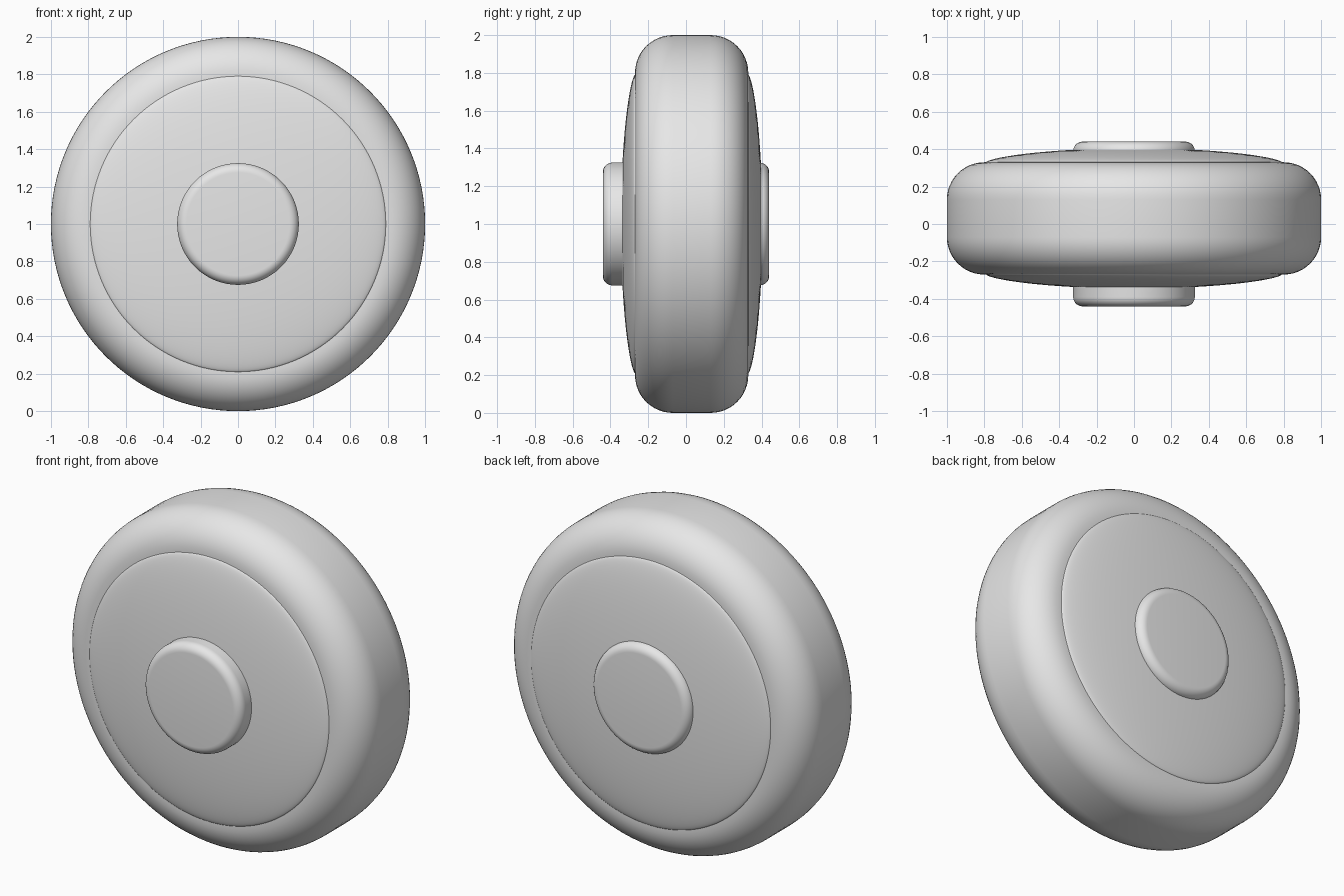
import bpy, bmesh, math
from mathutils import Vector

cube = bpy.data.objects.get("Cube")
if cube:
    bpy.data.objects.remove(cube, do_unlink=True)

grey = bpy.data.materials.new("plain grey")
grey.use_nodes = True
colour = (0.8, 0.8, 0.8, 1)
grey.diffuse_color = colour
grey.node_tree.nodes["Principled BSDF"].inputs["Base Color"].default_value = colour

CENTRE = Vector((0, 0, 1))


def fillet(radius, y, size, start, steps=12):
    """Quarter round whose outer corner is at (radius, y), as (r, y) points."""
    side = 1 if y > 0 else -1
    pts = []
    for i in range(steps + 1):
        a = math.pi / 2 * i / steps
        if start == "axis":
            a = math.pi / 2 - a
        pts.append((radius - size + size * math.cos(a),
                    y - side * size * (1 - math.sin(a))))
    return pts


def lathe(name, profile, steps=128):
    """Revolve an (r, y) profile about the wheel axle."""
    bm = bmesh.new()
    verts = [bm.verts.new((r, y, 0)) for r, y in profile]
    edges = [bm.edges.new(pair) for pair in zip(verts, verts[1:])]
    bmesh.ops.spin(bm, geom=verts + edges, cent=(0, 0, 0), axis=(0, 1, 0),
                   angle=2 * math.pi, steps=steps, use_duplicate=False)
    bmesh.ops.remove_doubles(bm, verts=bm.verts, dist=1e-5)
    bmesh.ops.recalc_face_normals(bm, faces=bm.faces)
    mesh = bpy.data.meshes.new(name)
    bm.to_mesh(mesh)
    bm.free()
    mesh.materials.append(grey)
    obj = bpy.data.objects.new(name, mesh)
    obj.location = CENTRE
    bpy.context.collection.objects.link(obj)
    bpy.ops.object.select_all(action="DESELECT")
    obj.select_set(True)
    bpy.context.view_layer.objects.active = obj
    bpy.ops.object.shade_smooth_by_angle(angle=math.radians(30))
    return obj


def dome(y, rise, radius=0.79, steps=24):
    """Shallow bulge from the axle out to the rim."""
    pts = []
    for i in range(steps + 1):
        t = math.sin(math.pi / 2 * i / steps)
        pts.append((radius * t, y + rise * max(0, 1 - t * t) ** 0.65))
    return pts


FRONT, BACK = -0.27, 0.33

# Rounded tyre
lathe("tyre", [(0, FRONT)] + fillet(1, FRONT, 0.2, "axis")
      + fillet(1, BACK, 0.2, "rim") + [(0, BACK)])

# Bulging wheel disc on both sides
lathe("wheel_disc", dome(FRONT, -0.075) + dome(BACK, 0.075)[::-1])

# Axle hub running through the wheel
lathe("axle_hub", [(0, -0.44)] + fillet(0.325, -0.44, 0.05, "axis", 8)
      + fillet(0.325, 0.44, 0.05, "rim", 8) + [(0, 0.44)])
